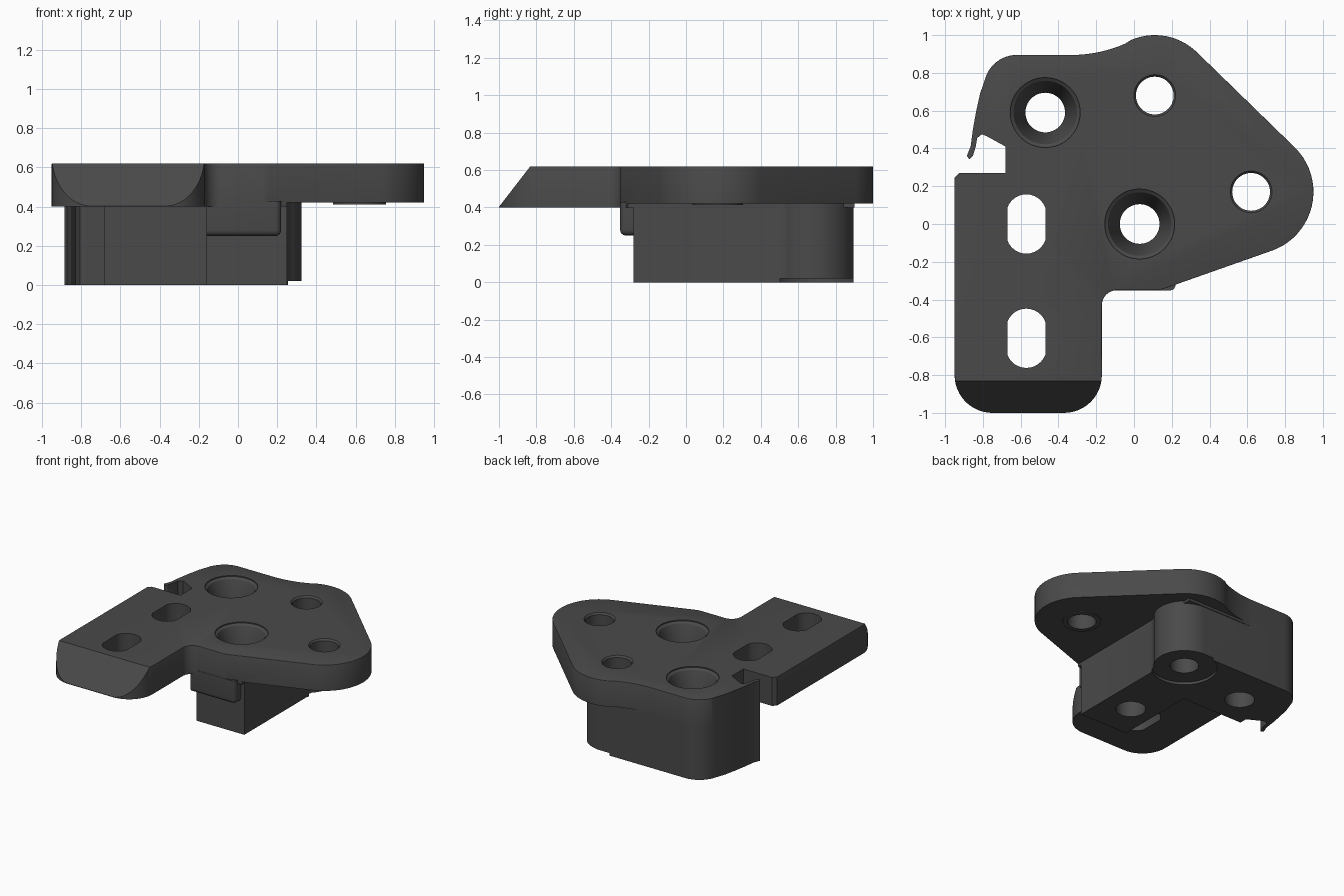
import bpy, bmesh, math

if "Cube" in bpy.data.objects:
    bpy.data.objects.remove(bpy.data.objects["Cube"])

TOP, UNDER = 0.62, 0.40
mat = bpy.data.materials.new("dark_grey")
mat.diffuse_color = (0.068, 0.068, 0.068, 1)
mat.use_nodes = True
mat.node_tree.nodes["Principled BSDF"].inputs["Base Color"].default_value = mat.diffuse_color


def arc(cx, cy, r, a0, a1, n=12):
    return [(cx + r * math.cos(math.radians(a0 + (a1 - a0) * i / n)),
             cy + r * math.sin(math.radians(a0 + (a1 - a0) * i / n))) for i in range(n + 1)]


def finish(bm, name):
    bmesh.ops.recalc_face_normals(bm, faces=bm.faces[:])
    me = bpy.data.meshes.new(name)
    bm.to_mesh(me)
    bm.free()
    me.materials.append(mat)
    ob = bpy.data.objects.new(name, me)
    bpy.context.collection.objects.link(ob)
    return ob


def prism(pts, z0, z1):
    bm = bmesh.new()
    face = bm.faces.new([bm.verts.new((x, y, z0)) for x, y in pts])
    ext = bmesh.ops.extrude_face_region(bm, geom=[face], use_keep_orig=True)
    for v in ext["geom"]:
        if isinstance(v, bmesh.types.BMVert):
            v.co.z = z1
    bmesh.ops.recalc_face_normals(bm, faces=bm.faces[:])
    return bm


def bevel(bm, rule, width, segs=4, profile=0.5):
    edges = [e for e in bm.edges if rule(e, (e.verts[0].co + e.verts[1].co) / 2)]
    bmesh.ops.bevel(bm, geom=edges, offset=width, segments=segs, profile=profile,
                    affect='EDGES', clamp_overlap=True)


def flat(e, z):
    return all(abs(v.co.z - z) < 1e-4 for v in e.verts)


def lathe(name, x, y, profile, n=48):
    """Closed turned solid from (radius, height) pairs."""
    bm = bmesh.new()
    rings = [[bm.verts.new((x + r * math.cos(2 * math.pi * i / n),
                            y + r * math.sin(2 * math.pi * i / n), z)) for i in range(n)]
             for r, z in profile]
    for a, b in zip(rings, rings[1:]):
        for i in range(n):
            bm.faces.new((a[i], a[(i + 1) % n], b[(i + 1) % n], b[i]))
    bm.faces.new(rings[0])
    bm.faces.new(rings[-1])
    return finish(bm, name)


def box(x0, x1, y0, y1):
    return [(x0, y0), (x1, y0), (x1, y1), (x0, y1)]


def cut(ob, cutters):
    bpy.context.view_layer.objects.active = ob
    for c in cutters:
        m = ob.modifiers.new("cut", 'BOOLEAN')
        m.operation, m.solver, m.object = 'DIFFERENCE', 'EXACT', c
        bpy.ops.object.modifier_apply(modifier=m.name)


# Shared rear-left side: rounded corner, thin hook and notch
hook = arc(-0.62, 0.72, 0.175, 90, 165) + [
    (-0.815, 0.69), (-0.835, 0.6), (-0.853, 0.5), (-0.865, 0.41), (-0.885, 0.36), (-0.872, 0.343),
    (-0.853, 0.36), (-0.838, 0.41), (-0.83, 0.455), (-0.805, 0.475), (-0.78, 0.465), (-0.68, 0.41)]

# Top plate
outline = (arc(-0.75, -0.8, 0.2, 180, 270) + arc(-0.37, -0.8, 0.2, 270, 360)
           + arc(-0.09, -0.43, 0.08, 180, 90, 8) + [(0.13, -0.35), (0.16, -0.342)]
           + arc(0.62, 0.17, 0.33, -71, 45, 20) + arc(0.11, 0.68, 0.32, 45, 113, 14)
           + arc(-0.33, 1.595, 0.7, -66, -90, 8) + hook
           + [(-0.68, 0.27), (-0.925, 0.27), (-0.95, 0.245)])
bm = prism(outline, UNDER, TOP)
bevel(bm, lambda e, m: flat(e, TOP) and not (m.x < -0.66 and 0.25 < m.y < 0.8), 0.055, 4, 0.4)
bevel(bm, lambda e, m: flat(e, UNDER) and (m.x > 0.25 or m.y > 0.91), 0.04)
# Sloped front end
res = bmesh.ops.bisect_plane(bm, geom=bm.verts[:] + bm.edges[:] + bm.faces[:],
                             plane_co=(0, -1, UNDER + 0.003), plane_no=(0, -0.22, 0.17),
                             clear_outer=True)
bmesh.ops.holes_fill(bm, edges=[g for g in res["geom_cut"] if isinstance(g, bmesh.types.BMEdge)])
plate = finish(bm, "top_plate")

# Lower block with round boss
block_pts = ([(-0.16, -0.28), (0.25, -0.28), (0.25, 0.48)]
             + arc(0.11, 0.68, 0.215, -45, 90, 20) + hook + [(-0.68, 0.35), (-0.16, 0.35)])
block = finish(prism(block_pts, 0, 0.43), "lower_block")

# Rounded pad under the front edge
bm = prism(box(-0.16, 0.22, -0.352, -0.2), 0.25, 0.43)
bevel(bm, lambda e, m: (flat(e, 0.25) and (m.y < -0.3 or m.x > 0.2))
      or (m.x > 0.21 and m.y < -0.34), 0.03)
pad = finish(bm, "front_pad")

# Cutters: countersunk holes, plain holes, slots, underside relief
sink = [(0.105, -0.1), (0.105, 0.43), (0.168, 0.60), (0.185, 0.612), (0.185, 0.8)]
plain = [(0.1, -0.1), (0.1, 0.607), (0.111, 0.6205), (0.111, 0.8)]
rear_sink = lathe("rear_sink", -0.47, 0.59, sink)
mid_sink = lathe("mid_sink", 0.03, 0, sink)
rear_hole = lathe("rear_hole", 0.11, 0.68, plain)
right_hole = lathe("right_hole", 0.62, 0.17, plain)
relief = lathe("boss_relief", 0.11, 0.68, [(0.23, -0.1), (0.23, 0.02)])
slots = [finish(prism(arc(-0.57, y + 0.05, 0.107, 20, 160) + arc(-0.57, y - 0.05, 0.107, 200, 340),
                      0.2, 0.8), "slot") for y in (0, -0.605)]
steps = [finish(prism(b, 0.2, 0.42), "step")
         for b in (box(0.25, 1.2, -0.6, 1.2), box(-0.4, 0.2501, 0.9, 1.2))]
cut(plate, steps + slots + [rear_sink, mid_sink, rear_hole, right_hole])
cut(block, [relief, rear_sink, mid_sink, rear_hole])
cut(pad, [mid_sink])

# Thin raised ring under the right hole
ring = lathe("hole_ring", 0.62, 0.17, [(0.135, 0.412), (0.135, 0.425)])
cut(ring, [right_hole])

for c in steps + slots + [rear_sink, mid_sink, rear_hole, right_hole, relief]:
    bpy.data.objects.remove(c)

for ob in (plate, block, pad, ring):
    bpy.ops.object.select_all(action='DESELECT')
    ob.select_set(True)
    bpy.context.view_layer.objects.active = ob
    bpy.ops.object.shade_smooth_by_angle(angle=math.radians(30))
